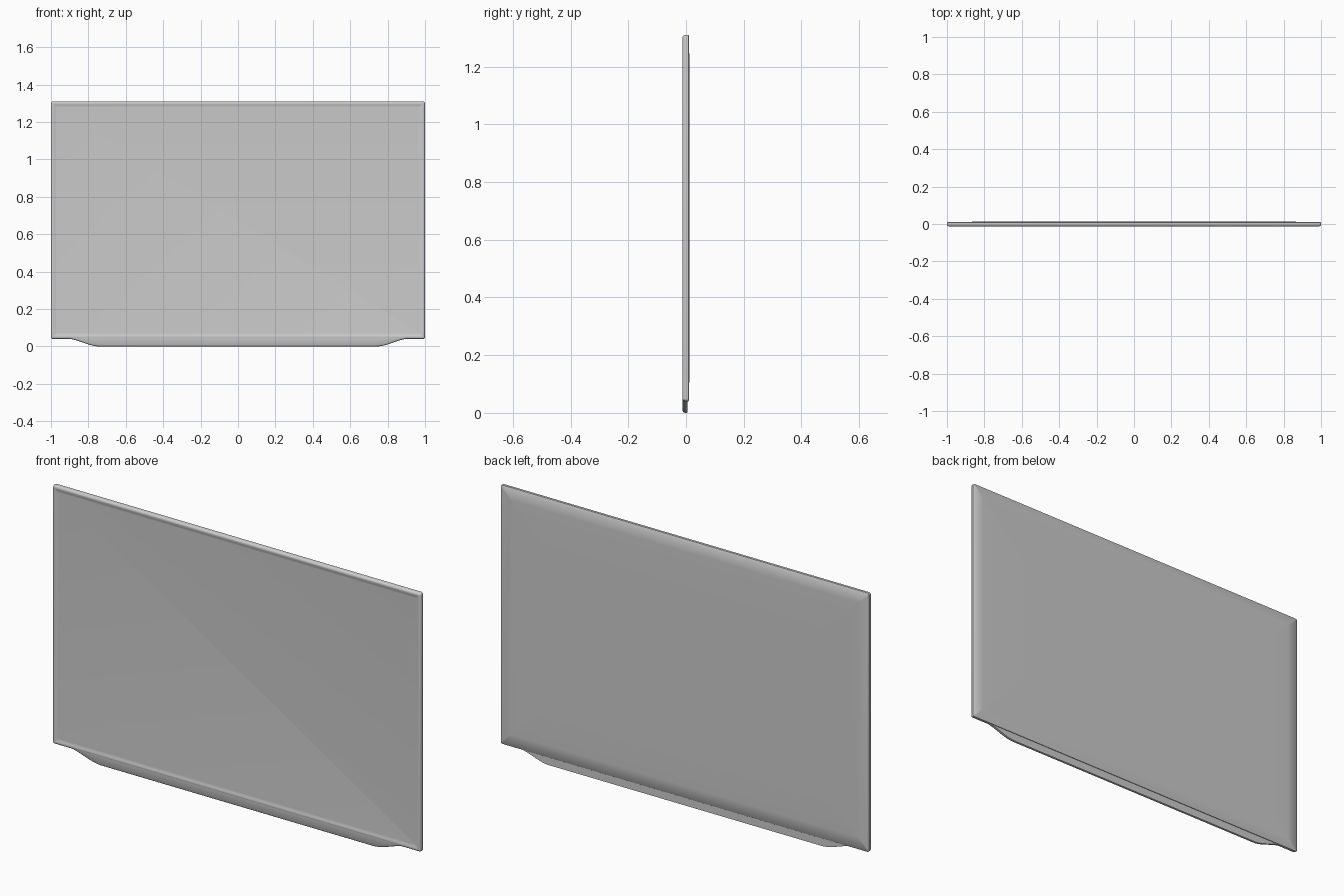
import bpy, bmesh, math

if "Cube" in bpy.data.objects:
    bpy.data.objects.remove(bpy.data.objects["Cube"])

Z0, Z1 = 0.04, 1.31
ZC, HZ = (Z0 + Z1) / 2, (Z1 - Z0) / 2


def finish(bm, name, angle):
    bmesh.ops.recalc_face_normals(bm, faces=bm.faces)
    me = bpy.data.meshes.new(name)
    bm.to_mesh(me)
    bm.free()
    ob = bpy.data.objects.new(name, me)
    bpy.context.collection.objects.link(ob)
    bpy.ops.object.select_all(action='DESELECT')
    bpy.context.view_layer.objects.active = ob
    ob.select_set(True)
    bpy.ops.object.shade_smooth_by_angle(angle=math.radians(angle))
    return ob


def loft(bm, rings):
    """Skin a list of closed point rings and cap both ends."""
    loops = [[bm.verts.new(p) for p in r] for r in rings]
    n = len(loops[0])
    for a, b in zip(loops, loops[1:]):
        for i in range(n):
            j = (i + 1) % n
            bm.faces.new((a[i], a[j], b[j], b[i]))
    bm.faces.new(loops[0])
    bm.faces.new(loops[-1])


def rounded_rect(inset, y, radius, seg=4):
    """Rounded rectangle in the xz plane, shrunk by inset."""
    hx, hz = 1 - inset - radius, HZ - inset - radius
    pts = []
    for k, (sx, sz) in enumerate(((1, 1), (-1, 1), (-1, -1), (1, -1))):
        for i in range(seg + 1):
            a = math.pi / 2 * (k + i / seg)
            pts.append((sx * hx + radius * math.cos(a), y,
                        ZC + sz * hz + radius * math.sin(a)))
    return pts


# Lid panel: recessed front face, rounded rim, gently crowned back
profile = [(0.030, -0.0085), (0.025, -0.009), (0.020, -0.0105), (0.015, -0.012),
           (0.010, -0.0125), (0.006, -0.0115), (0.003, -0.009), (0.001, -0.006),
           (0.0, -0.002), (0.0, 0.008), (0.002, 0.0095), (0.06, 0.0112),
           (0.15, 0.0122), (0.35, 0.0125)]
bm = bmesh.new()
loft(bm, [rounded_rect(i, y, max(0.003, 0.010 - i)) for i, y in profile])
finish(bm, "lid_panel", 40)

# Hinge strip below the lid, its ends sweeping up into the panel
half = []
for i in range(13):
    t = i / 12
    s = t * t * (3 - 2 * t)
    half.append((0.74 + 0.18 * t, 0.042 * s))
stations = [(-x, z) for x, z in reversed(half)] + half
rings = []
for x, z in stations:
    section = [(0.005, 0.050), (0.005, z + 0.001), (0.003, z), (-0.003, z),
               (-0.007, z + 0.0015), (-0.010, z + 0.004), (-0.0118, z + 0.007),
               (-0.0118, 0.050)]
    rings.append([(x, y, zz) for y, zz in section])
bm = bmesh.new()
loft(bm, rings)
finish(bm, "hinge_strip", 45)
